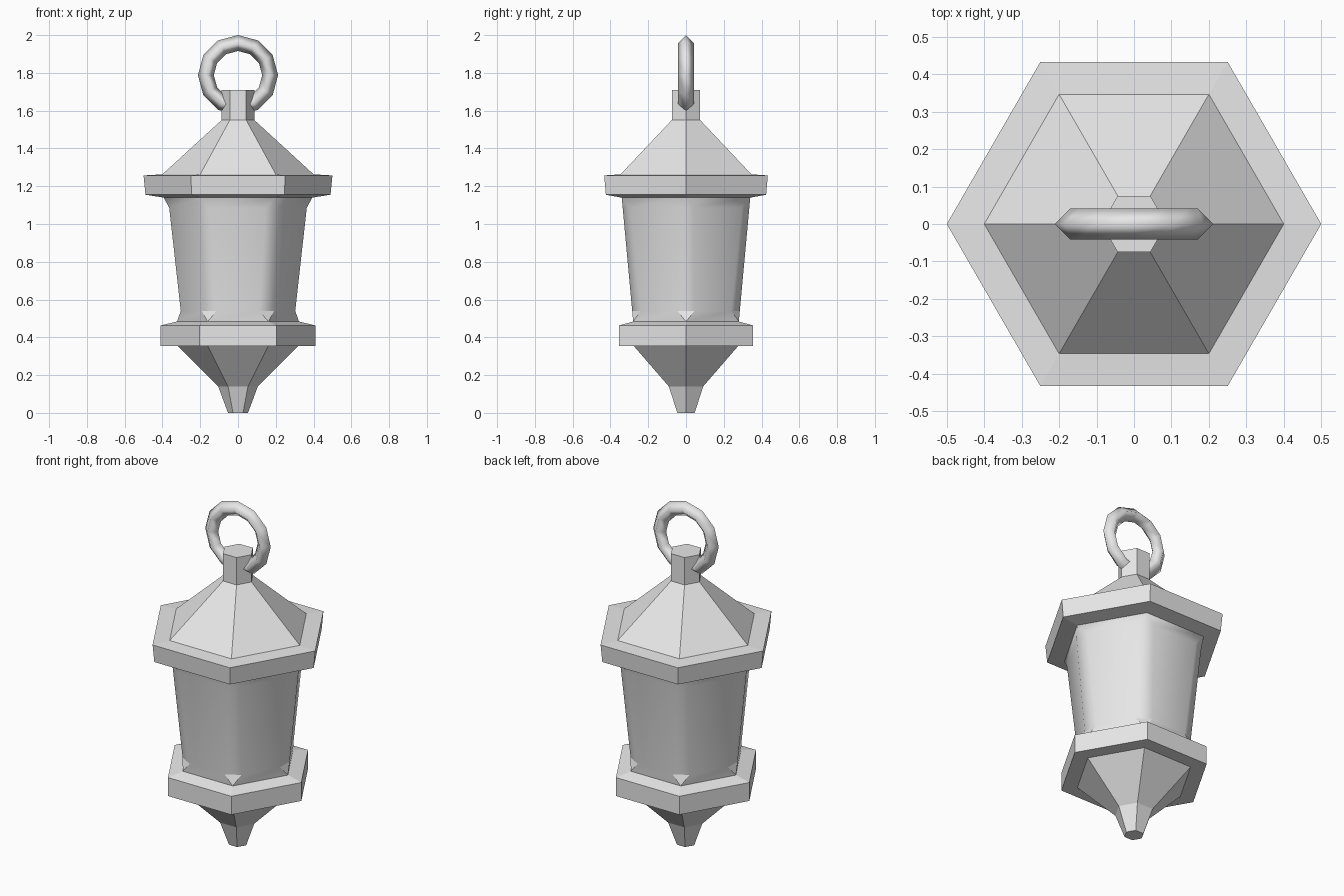
import bpy, bmesh, math
from mathutils import Vector

cube = bpy.data.objects.get("Cube")
if cube:
    bpy.data.objects.remove(cube, do_unlink=True)

grey = bpy.data.materials.new("plain_grey")
grey.use_nodes = True
grey.diffuse_color = (0.8, 0.8, 0.8, 1)
grey.node_tree.nodes["Principled BSDF"].inputs["Base Color"].default_value = (0.8, 0.8, 0.8, 1)


def make_object(name, bm):
    bmesh.ops.recalc_face_normals(bm, faces=bm.faces)
    mesh = bpy.data.meshes.new(name)
    bm.to_mesh(mesh)
    bm.free()
    mesh.materials.append(grey)
    obj = bpy.data.objects.new(name, mesh)
    bpy.context.collection.objects.link(obj)
    return obj


def hex_points(radius, z):
    return [Vector((radius * math.cos(i * math.pi / 3),
                    radius * math.sin(i * math.pi / 3), z)) for i in range(6)]


def hex_lathe(name, profile):
    """Six-sided solid through a list of (radius, height) pairs."""
    bm = bmesh.new()
    rings = [[bm.verts.new(p) for p in hex_points(r, z)] for r, z in profile]
    for low, high in zip(rings, rings[1:]):
        for i in range(6):
            j = (i + 1) % 6
            bm.faces.new((low[i], low[j], high[j], high[i]))
    bm.faces.new(rings[0][::-1])
    bm.faces.new(rings[-1])
    return make_object(name, bm)


# Pointed foot, lower plate, upper rim, roof and post
hex_lathe("bottom_finial", [(0.053, 0), (0.105, 0.14), (0.32, 0.355)])
hex_lathe("lower_plate", [(0.41, 0.355), (0.41, 0.463), (0.325, 0.483)])
hex_lathe("upper_rim", [(0.395, 1.14), (0.49, 1.155), (0.5, 1.257), (0.4, 1.263)])
hex_lathe("roof", [(0.4, 1.263), (0.087, 1.55)])
hex_lathe("top_post", [(0.087, 1.55), (0.087, 1.71)])


# Glass body: tapered hexagon whose corners are chamfered between the ends
def chamfer_ring(bm, radius, z, cut):
    corners = hex_points(radius, z)
    pairs = []
    for i, c in enumerate(corners):
        before = (corners[i - 1] - c).normalized() * cut
        after = (corners[(i + 1) % 6] - c).normalized() * cut
        pairs.append((bm.verts.new(c + before), bm.verts.new(c + after)))
    return pairs


bm = bmesh.new()
base = [bm.verts.new(p) for p in hex_points(0.323, 0.483)]
low = chamfer_ring(bm, 0.329, 0.54, 0.052)
high = chamfer_ring(bm, 0.387, 1.085, 0.046)
top = [bm.verts.new(p) for p in hex_points(0.393, 1.14)]
for i in range(6):
    j = (i + 1) % 6
    # lower strip, main panel and upper strip of one side
    strips = [(base[i], base[j], low[j][0], low[i][1]),
              (low[i][1], low[j][0], high[j][0], high[i][1]),
              (high[i][1], high[j][0], top[j], top[i]),
              (low[i][0], low[i][1], high[i][1], high[i][0]),
              (high[i][0], high[i][1], top[i])]
    for verts in strips:
        bm.faces.new(verts).smooth = True
    # flat corner stop
    bm.faces.new((base[i], low[i][1], low[i][0]))
bm.faces.new(base[::-1])
bm.faces.new(top)
make_object("glass_body", bm)

# Hanging ring
bpy.ops.mesh.primitive_torus_add(major_segments=12, minor_segments=4,
                                 major_radius=0.17, minor_radius=0.042,
                                 location=(0, 0, 1.788),
                                 rotation=(math.pi / 2, 0, 0))
ring = bpy.context.object
ring.name = "hanging_ring"
ring.data.materials.append(grey)
bpy.ops.object.shade_smooth()
